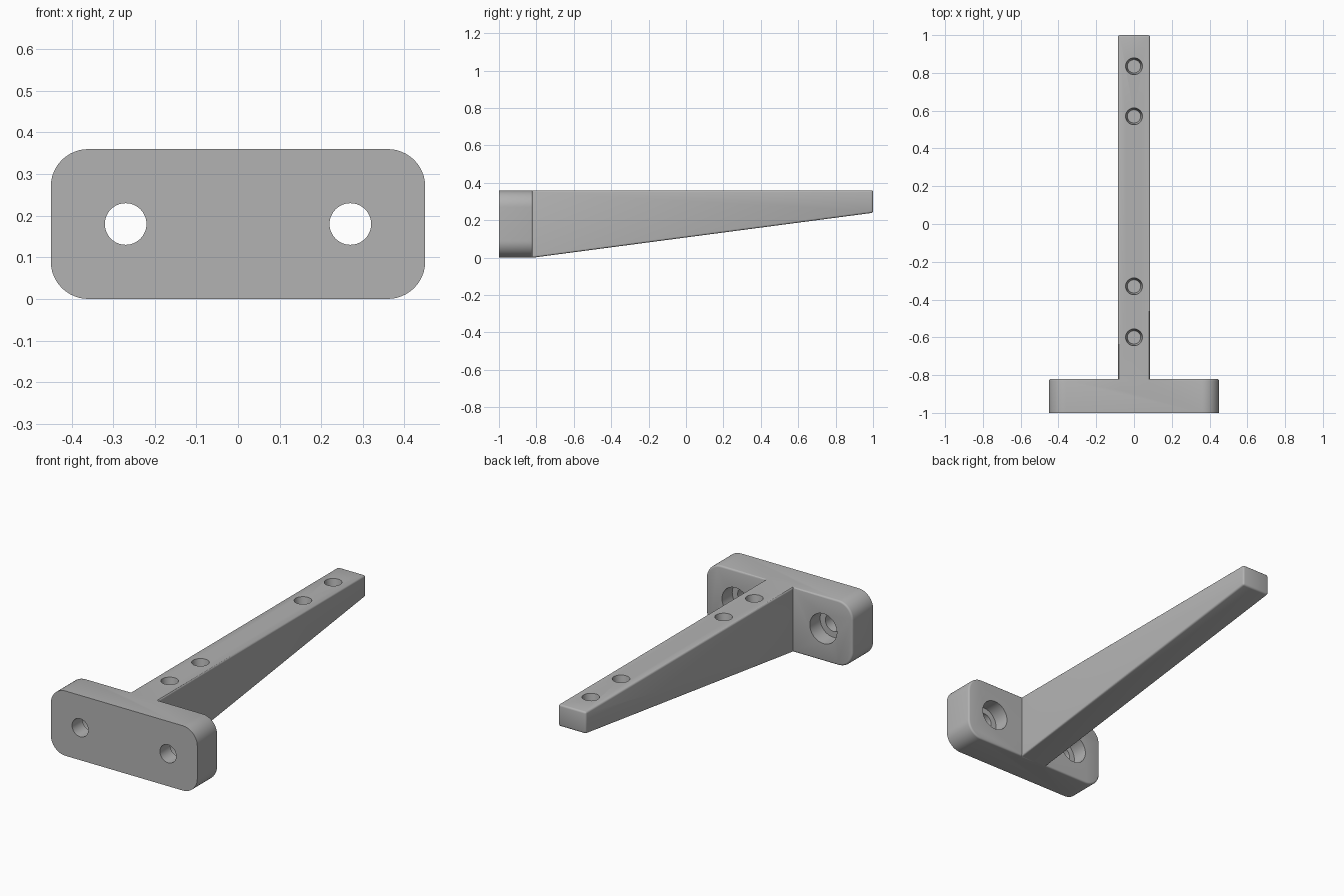
import bpy
import bmesh
import math
from mathutils import Matrix, Vector

cube = bpy.data.objects.get("Cube")
if cube:
    bpy.data.objects.remove(cube, do_unlink=True)

gray = bpy.data.materials.new("light gray")
gray.use_nodes = True
gray.diffuse_color = (0.45, 0.45, 0.45, 1)
gray.node_tree.nodes["Principled BSDF"].inputs["Base Color"].default_value = (0.45, 0.45, 0.45, 1)

HEIGHT = 0.36
PLATE_BACK = -0.82
ARM_HALF = 0.085
EDGE = 0.01


def finish(bm, name):
    bmesh.ops.recalc_face_normals(bm, faces=bm.faces)
    mesh = bpy.data.meshes.new(name)
    bm.to_mesh(mesh)
    bm.free()
    mesh.materials.append(gray)
    obj = bpy.data.objects.new(name, mesh)
    bpy.context.collection.objects.link(obj)
    return obj


def prism(points, direction):
    """Extrude a closed outline along a direction."""
    bm = bmesh.new()
    face = bm.faces.new([bm.verts.new(p) for p in points])
    new = bmesh.ops.extrude_face_region(bm, geom=[face])["geom"]
    verts = [v for v in new if isinstance(v, bmesh.types.BMVert)]
    bmesh.ops.translate(bm, verts=verts, vec=direction)
    bmesh.ops.recalc_face_normals(bm, faces=bm.faces)
    return bm


def soften(bm, rule):
    edges = [e for e in bm.edges if rule(e.verts[0].co, e.verts[1].co)]
    bmesh.ops.bevel(bm, geom=edges, offset=EDGE, segments=3, profile=0.5, affect='EDGES')


def combine(target, tool, operation):
    mod = target.modifiers.new(operation.lower(), 'BOOLEAN')
    mod.operation = operation
    mod.solver = 'EXACT'
    mod.object = tool
    bpy.context.view_layer.objects.active = target
    bpy.ops.object.modifier_apply(modifier=mod.name)
    bpy.data.objects.remove(tool, do_unlink=True)


def drill(target, start, end, r_start, r_end):
    """Cut a round hole from start to end."""
    start, end = Vector(start), Vector(end)
    axis = end - start
    bm = bmesh.new()
    turn = axis.to_track_quat('Z', 'Y').to_matrix().to_4x4()
    bmesh.ops.create_cone(bm, cap_ends=True, segments=48, radius1=r_start, radius2=r_end,
                          depth=axis.length,
                          matrix=Matrix.Translation((start + end) / 2) @ turn)
    cutter = finish(bm, "hole_cutter")
    cutter.hide_render = True
    combine(target, cutter, 'DIFFERENCE')


# Mounting plate: rounded rectangle, softened only around its back edge
radius = 0.09
outline = []
for i, (sx, sz) in enumerate([(1, 1), (-1, 1), (-1, -1), (1, -1)]):
    for k in range(13):
        a = math.radians(90 * i + 7.5 * k)
        outline.append((sx * (0.45 - radius) + radius * math.cos(a), -1,
                        HEIGHT / 2 + sz * (HEIGHT / 2 - radius) + radius * math.sin(a)))
bm = prism(outline, (0, 1 + PLATE_BACK, 0))
soften(bm, lambda a, b: min(a.y, b.y) > PLATE_BACK - 0.001)
bracket = finish(bm, "bracket")

# Tapered arm, rooted inside the plate
side = [(-0.88, 0), (PLATE_BACK, 0), (1, 0.24), (1, HEIGHT), (-0.88, HEIGHT)]
bm = prism([(-ARM_HALF, y, z) for y, z in side], (2 * ARM_HALF, 0, 0))
soften(bm, lambda a, b: min(a.y, b.y) > 0.99
       or (abs(a.x - b.x) < 0.001 and abs(a.y - b.y) > 0.1))
combine(bracket, finish(bm, "arm"), 'UNION')

# Counterbored screw holes through the plate
for x in (-0.27, 0.27):
    z = HEIGHT / 2
    drill(bracket, (x, -1.05, z), (x, -0.8, z), 0.05, 0.05)
    drill(bracket, (x, -0.91, z), (x, -0.8, z), 0.083, 0.083)

# Blind, slightly tapered holes along the top of the arm
for y in (-0.6, -0.33, 0.57, 0.835):
    drill(bracket, (0, y, HEIGHT + 0.01), (0, y, HEIGHT - 0.07), 0.046, 0.035)

bpy.ops.object.select_all(action='DESELECT')
bracket.select_set(True)
bpy.context.view_layer.objects.active = bracket
bpy.ops.object.shade_smooth_by_angle(angle=math.radians(32))
